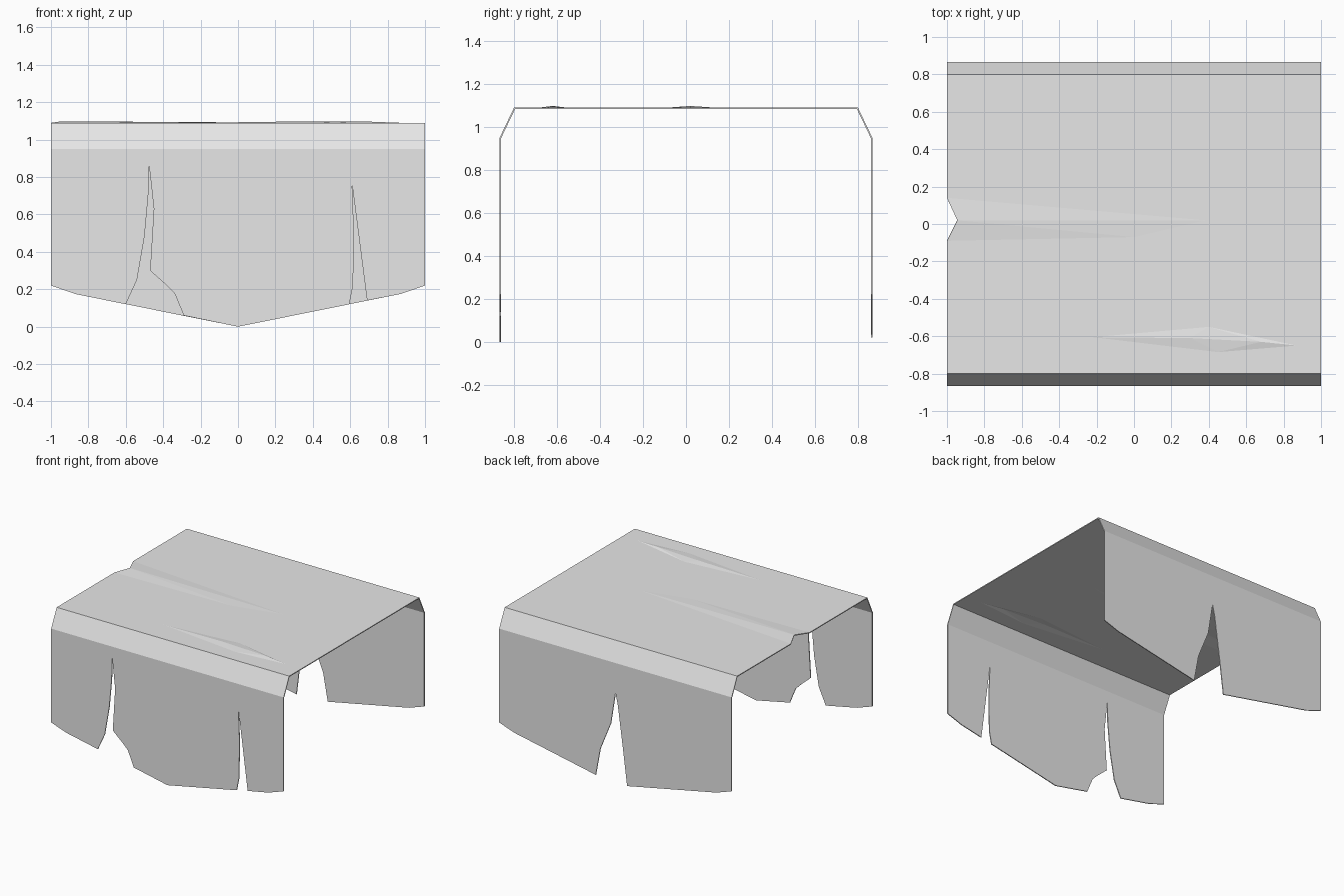
import bpy
import bmesh
from mathutils import Vector
from mathutils.geometry import delaunay_2d_cdt

cube = bpy.data.objects.get("Cube")
if cube:
    bpy.data.objects.remove(cube, do_unlink=True)

SIDE_Y, ROOF_Y = 0.867, 0.80      # hanging panels, roof edge
SHOULDER_Z, ROOF_Z = 0.95, 1.09

fabric = bpy.data.materials.new("plain_grey_fabric")
fabric.use_nodes = True
fabric.diffuse_color = (0.8, 0.8, 0.8, 1)
fabric.node_tree.nodes["Principled BSDF"].inputs["Base Color"].default_value = (0.8, 0.8, 0.8, 1)

# Tears, listed from left to right along the hem
front_tears = [
    [(-.6, .12), (-.54, .25), (-.5, .48), (-.48, .7), (-.475, .86),
     (-.45, .63), (-.47, .3), (-.38, .22), (-.34, .18), (-.29, .06)],
    [(.595, .12), (.615, .22), (.62, .5), (.61, .76), (.69, .14)],
]
back_tears = [
    [(-.1, .02), (-.07, .26), (-.02, .63), (0, .72), (.04, .47), (.13, .25), (.17, .035)],
]

bm = bmesh.new()


def add_face(points):
    bm.faces.new([bm.verts.new(p) for p in points])


def hanging_panel(side, tears):
    """Torn side panel and the sloped shoulder above it."""
    y = side * SIDE_Y
    hem = [(-1, .22), (-.87, .175), (0, 0), (.87, .175), (1, .22)]
    # Drop hem points that fall within a tear
    hem = [p for p in hem if not any(t[0][0] < p[0] < t[-1][0] for t in tears)]
    spans = sorted([[p] for p in hem] + tears, key=lambda s: s[0][0])
    outline = [p for span in spans for p in span]
    outline += [(1, SHOULDER_Z), (-1, SHOULDER_Z)]
    add_face([(x, y, z) for x, z in outline])
    add_face([(-1, y, SHOULDER_Z), (1, y, SHOULDER_Z),
              (1, side * ROOF_Y, ROOF_Z), (-1, side * ROOF_Y, ROOF_Z)])


hanging_panel(-1, front_tears)
hanging_panel(1, back_tears)

# Roof: notched outline, then the feet and ridges of two shallow creases
roof = [(-1, -ROOF_Y, 0), (1, -ROOF_Y, 0), (1, ROOF_Y, 0), (-1, ROOF_Y, 0),
        (-1, .14, 0), (-.945, .02, .008), (-1, -.09, 0),
        (.38, .02, 0), (0, -.07, 0),
        (-.22, -.605, 0), (.4, -.55, 0), (.87, -.65, 0), (.45, -.685, 0),
        (.3, -.61, .007), (.68, -.63, .007)]
outline = list(range(7))
folds = [(4, 7), (5, 7), (6, 8), (8, 7),
         (9, 10), (10, 11), (11, 12), (12, 9), (9, 13), (13, 14), (14, 11)]
flat, _, tris, origin, _, _ = delaunay_2d_cdt(
    [Vector(p[:2]) for p in roof], folds, [outline], 1, 1e-5)
verts = [bm.verts.new((p.x, p.y, ROOF_Z + (roof[o[0]][2] if o else 0)))
         for p, o in zip(flat, origin)]
for tri in tris:
    bm.faces.new([verts[i] for i in tri])

# Weld seams and face everything outward
bmesh.ops.remove_doubles(bm, verts=bm.verts, dist=1e-4)
bm.normal_update()
for face in bm.faces:
    if face.normal.dot(face.calc_center_median() - Vector((0, 0, .5))) < 0:
        face.normal_flip()

mesh = bpy.data.meshes.new("torn_fabric_cover")
bm.to_mesh(mesh)
bm.free()
mesh.materials.append(fabric)
cover = bpy.data.objects.new("torn_fabric_cover", mesh)
bpy.context.collection.objects.link(cover)

# Cloth thickness
cloth = cover.modifiers.new("cloth_thickness", "SOLIDIFY")
cloth.thickness = 0.007
cloth.offset = -1
cloth.use_even_offset = True
